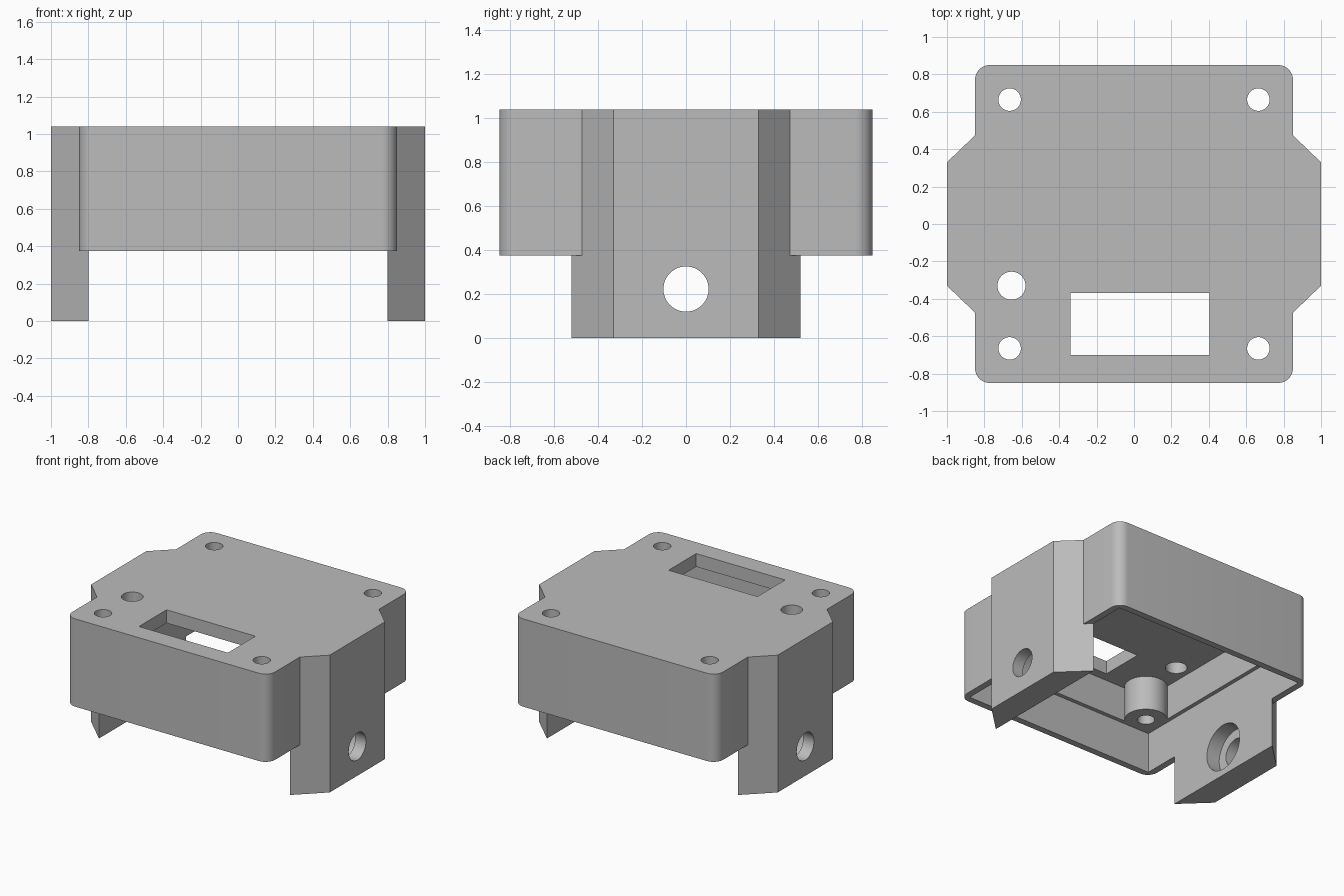
import bpy
import bmesh
from math import cos, sin, pi, radians
from mathutils import Matrix

if "Cube" in bpy.data.objects:
    bpy.data.objects.remove(bpy.data.objects["Cube"])

TOP, RIM, LEDGE, CEILING = 1.04, 0.375, 0.68, 0.94
SIDES = (-1, 1)


def prism(name, outline, low, high, matrix=Matrix()):
    """Extrude a flat outline between two heights."""
    bm = bmesh.new()
    face = bm.faces.new([bm.verts.new((x, y, low)) for x, y in outline])
    grown = bmesh.ops.extrude_face_region(bm, geom=[face])
    moved = [v for v in grown["geom"] if isinstance(v, bmesh.types.BMVert)]
    bmesh.ops.translate(bm, verts=moved, vec=(0, 0, high - low))
    bmesh.ops.transform(bm, matrix=matrix, verts=bm.verts)
    bmesh.ops.recalc_face_normals(bm, faces=bm.faces)
    mesh = bpy.data.meshes.new(name)
    bm.to_mesh(mesh)
    bm.free()
    obj = bpy.data.objects.new(name, mesh)
    bpy.context.scene.collection.objects.link(obj)
    return obj


def circle(cx, cy, r, n=48):
    return [(cx + r * cos(2 * pi * i / n), cy + r * sin(2 * pi * i / n)) for i in range(n)]


def rectangle(x0, x1, y0, y1):
    return [(x0, y0), (x1, y0), (x1, y1), (x0, y1)]


def rounded_square(half, r, steps=10):
    points = []
    for k, (sx, sy) in enumerate([(1, 1), (-1, 1), (-1, -1), (1, -1)]):
        for i in range(steps + 1):
            a = (k + i / steps) * pi / 2
            points.append((sx * (half - r) + r * cos(a), sy * (half - r) + r * sin(a)))
    return points


def combine(target, tool, operation):
    """Bake one boolean and remove its tool."""
    mod = target.modifiers.new(tool.name, "BOOLEAN")
    mod.operation = operation
    mod.solver = "EXACT"
    mod.object = tool
    tool.hide_render = True
    bpy.context.view_layer.update()
    graph = bpy.context.evaluated_depsgraph_get()
    mesh = bpy.data.meshes.new_from_object(target.evaluated_get(graph))
    target.modifiers.clear()
    target.data = mesh
    bpy.data.objects.remove(tool)


# Rounded box with a side ear on each side
housing = prism("housing", rounded_square(0.85, 0.08), RIM, TOP)
for s in SIDES:
    ear = [(s * 0.75, -0.57), (s, -0.33), (s, 0.33), (s * 0.75, 0.57)]
    combine(housing, prism("side_ear", ear, 0, TOP), "UNION")

# Stepped cavity open at the bottom
for half, low, high in [(0.8, -0.1, LEDGE), (0.77, 0.5, CEILING)]:
    combine(housing, prism("cavity", rectangle(-half, half, -half, half), low, high), "DIFFERENCE")

# Screw posts with through holes
corners = [(sx * 0.665, sy * 0.665) for sx in SIDES for sy in SIDES]
for x, y in corners:
    combine(housing, prism("screw_post", circle(x, y, 0.148), LEDGE, 0.99), "UNION")
for x, y in corners:
    combine(housing, prism("screw_hole", circle(x, y, 0.06), 0.4, 1.2), "DIFFERENCE")

# Window and round opening in the top plate
combine(housing, prism("window", rectangle(-0.34, 0.405, -0.7, -0.37), 0.85, 1.2), "DIFFERENCE")
combine(housing, prism("round_opening", circle(-0.655, -0.33, 0.075), 0.85, 1.2), "DIFFERENCE")

# Ear holes, wider on the inside
for s in SIDES:
    turn = Matrix.Translation((0, 0, 0.222)) @ Matrix.Rotation(s * pi / 2, 4, "Y")
    for radius, low, high in [(0.103, 0.7, 1.1), (0.175, 0.7, 0.91)]:
        combine(housing, prism("ear_hole", circle(0, 0, radius), low, high, turn), "DIFFERENCE")

# Colour and shading
grey = bpy.data.materials.new("grey plastic")
grey.use_nodes = True
colour = (0.5, 0.5, 0.5, 1)
grey.diffuse_color = colour
grey.node_tree.nodes["Principled BSDF"].inputs["Base Color"].default_value = colour
housing.data.materials.clear()
housing.data.materials.append(grey)
for face in housing.data.polygons:
    face.material_index = 0
for obj in bpy.context.selected_objects:
    obj.select_set(False)
housing.select_set(True)
bpy.context.view_layer.objects.active = housing
bpy.ops.object.shade_smooth_by_angle(angle=radians(30))
